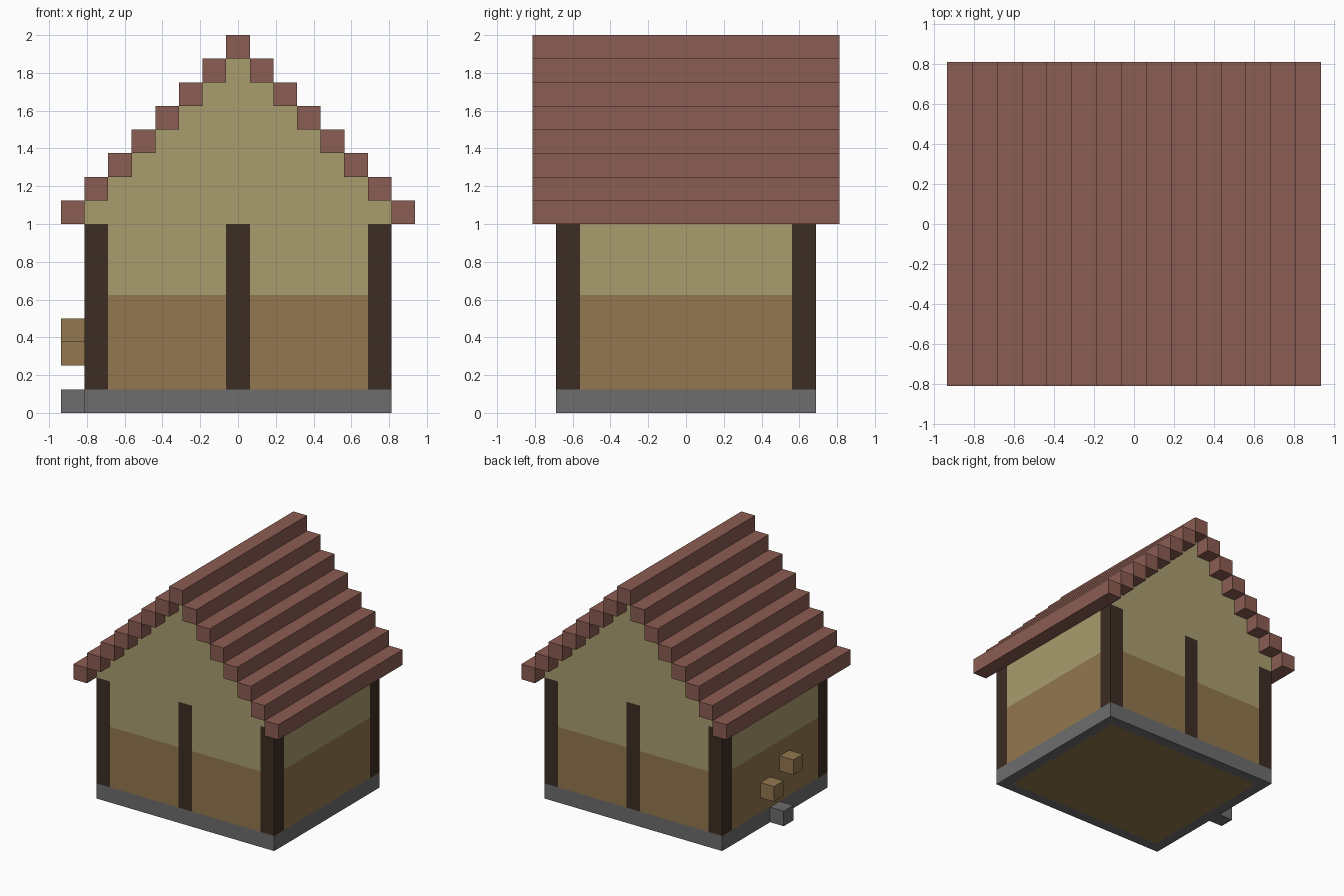
import bpy
import bmesh

U = 0.125                                # edge of one building block
HX, HY = 6.5 * U, 5.5 * U                # half size of the house body
BASE, SILL, EAVE = U, 5 * U, 8 * U       # heights of the wall bands

if "Cube" in bpy.data.objects:
    bpy.data.objects.remove(bpy.data.objects["Cube"], do_unlink=True)


def linear(v):
    v /= 255
    return v / 12.92 if v <= 0.04045 else ((v + 0.055) / 1.055) ** 2.4


def material(name, *rgb):
    m = bpy.data.materials.new(name)
    m.use_nodes = True
    color = [linear(c) for c in rgb] + [1]
    m.diffuse_color = color
    m.node_tree.nodes["Principled BSDF"].inputs["Base Color"].default_value = color
    return m


ROOF = material("roof_tile_red", 139, 93, 83)
PLASTER = material("plaster_yellow", 169, 157, 111)
WOOD = material("plank_brown", 146, 119, 78)
BEAM = material("dark_beam", 60, 45, 35)
STONE = material("stone_gray", 109, 109, 109)


def finish(name, bm, *mats):
    bmesh.ops.recalc_face_normals(bm, faces=bm.faces)
    mesh = bpy.data.meshes.new(name)
    bm.to_mesh(mesh)
    bm.free()
    for m in mats:
        mesh.materials.append(m)
    ob = bpy.data.objects.new(name, mesh)
    bpy.context.collection.objects.link(ob)
    return ob


def box_mesh(x, y, z):
    """Box from (min, max) pairs along each axis."""
    bm = bmesh.new()
    verts = bmesh.ops.create_cube(bm, size=1)["verts"]
    for v in verts:
        v.co = [sum(r) / 2 + c * (r[1] - r[0]) for c, r in zip(v.co, (x, y, z))]
    return bm


def box(name, mat, x, y, z):
    return finish(name, box_mesh(x, y, z), mat)


def span(center, size=U):
    return (center - size / 2, center + size / 2)


# Foundation: stone rim with a plank floor inset on top and bottom
bm = box_mesh((-HX, HX), (-HY, HY), (0, BASE))
bm.normal_update()
slabs = [f for f in bm.faces if abs(f.normal.z) > 0.9]
bmesh.ops.inset_individual(bm, faces=slabs, thickness=U)
for f in slabs:
    f.material_index = 1
finish("foundation", bm, STONE, WOOD)

# Front and back: posts, wall panels and stepped gable
px = HX - U / 2
for side, sy in (("front", -1), ("back", 1)):
    y = span(sy * (HY - U / 2))
    for label, x in (("right", -px), ("middle", 0), ("left", px)):
        box(f"{side}_{label}_post", BEAM, span(x), y, (BASE, EAVE))
    for label, x in (("right", (-px + U / 2, -U / 2)), ("left", (U / 2, px - U / 2))):
        box(f"{side}_{label}_planks", WOOD, x, y, (BASE, SILL))
        box(f"{side}_{label}_plaster", PLASTER, x, y, (SILL, EAVE))

    half = []
    for k in range(7):
        w = HX - k * U
        half += [(w, EAVE + k * U), (w, EAVE + (k + 1) * U)]
    outline = half + [(-x, z) for x, z in reversed(half)]
    bm = bmesh.new()
    face = bm.faces.new([bm.verts.new((x, y[0], z)) for x, z in outline])
    ext = bmesh.ops.extrude_face_region(bm, geom=[face])["geom"]
    moved = [g for g in ext if isinstance(g, bmesh.types.BMVert)]
    bmesh.ops.translate(bm, verts=moved, vec=(0, U, 0))
    finish(f"{side}_gable", bm, PLASTER)

# Side walls between the corner posts
for side, sx in (("right", -1), ("left", 1)):
    x, y = span(sx * px), (-HY + U, HY - U)
    box(f"{side}_side_planks", WOOD, x, y, (BASE, SILL))
    box(f"{side}_side_plaster", PLASTER, x, y, (SILL, EAVE))

# Stepped roof courses, overhanging both gables
roof_y = (-HY - U, HY + U)
for k in range(7):
    z = (EAVE + k * U, EAVE + (k + 1) * U)
    for side, sx in (("right", -1), ("left", 1)):
        box(f"roof_course_{side}_{k + 1}", ROOF, span(sx * (7 - k) * U), roof_y, z)
box("roof_ridge", ROOF, span(0), roof_y, (EAVE + 7 * U, EAVE + 8 * U))

# Blocks sticking out of the right wall
for name, mat, y, level in (("stone_step", STONE, 0, 0),
                            ("lower_wood_block", WOOD, U, 2),
                            ("upper_wood_block", WOOD, -U, 3)):
    box(name, mat, span(-7 * U), span(y), (level * U, (level + 1) * U))
